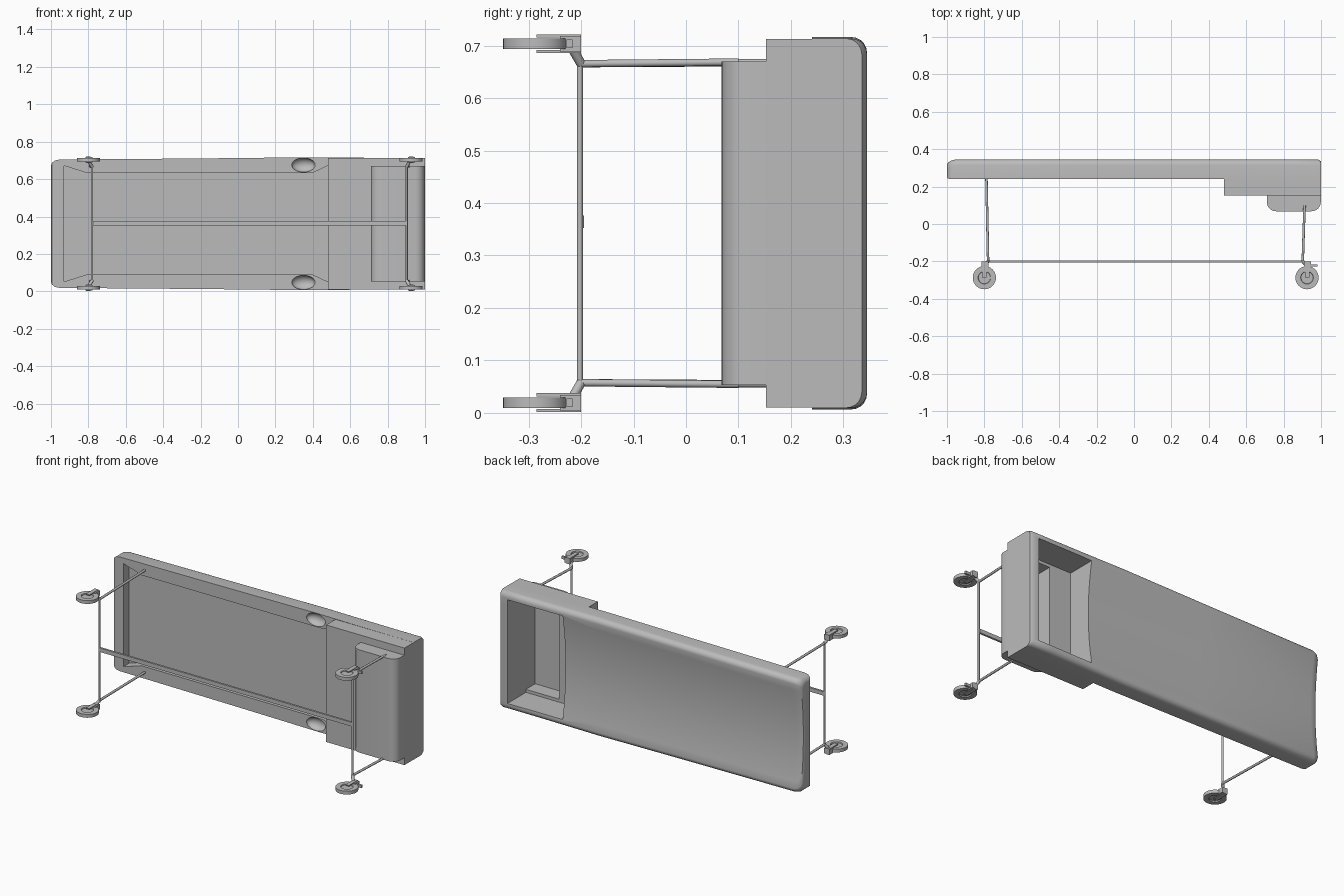
import bpy, bmesh
from math import sin, cos, pi
from mathutils import Vector

old = bpy.data.objects.get("Cube")
if old:
    bpy.data.objects.remove(old, do_unlink=True)

grey = bpy.data.materials.new("plain grey")
grey.use_nodes = True
grey.diffuse_color = (0.5, 0.5, 0.5, 1)
grey.node_tree.nodes["Principled BSDF"].inputs["Base Color"].default_value = (0.5, 0.5, 0.5, 1)

MID = 0.3615  # height of the mirror plane between the two long sides


def finish(name, bm):
    bmesh.ops.recalc_face_normals(bm, faces=bm.faces)
    mesh = bpy.data.meshes.new(name)
    bm.to_mesh(mesh)
    bm.free()
    ob = bpy.data.objects.new(name, mesh)
    bpy.context.collection.objects.link(ob)
    mesh.materials.append(grey)
    return ob


def smooth(ob, angle=0.6):
    bpy.ops.object.select_all(action='DESELECT')
    ob.select_set(True)
    bpy.context.view_layer.objects.active = ob
    bpy.ops.object.shade_smooth_by_angle(angle=angle)


def loft(name, rings):
    bm = bmesh.new()
    loops = [[bm.verts.new(p) for p in ring] for ring in rings]
    for a, b in zip(loops, loops[1:]):
        for i in range(len(a)):
            j = (i + 1) % len(a)
            bm.faces.new((a[i], a[j], b[j], b[i]))
    bm.faces.new(loops[0])
    bm.faces.new(loops[-1])
    return finish(name, bm)


def box(name, lo, hi, radius=0, rule=None):
    bm = bmesh.new()
    bmesh.ops.create_cube(bm, size=1)
    lo, hi = Vector(lo), Vector(hi)
    for v in bm.verts:
        v.co = [(lo[i] + hi[i]) / 2 + v.co[i] * (hi[i] - lo[i]) for i in range(3)]
    if radius:
        edges = [e for e in bm.edges if rule((e.verts[0].co + e.verts[1].co) / 2)]
        bmesh.ops.bevel(bm, geom=edges, offset=radius, segments=6, profile=0.5, affect='EDGES')
    return finish(name, bm)


def tube(name, a, b, radius):
    a, b = Vector(a), Vector(b)
    bm = bmesh.new()
    bmesh.ops.create_cone(bm, cap_ends=True, segments=10, radius1=radius,
                          radius2=radius, depth=(b - a).length)
    turn = (b - a).to_track_quat('Z', 'Y')
    for v in bm.verts:
        v.co = turn @ v.co + (a + b) / 2
    ob = finish(name, bm)
    smooth(ob, 0.8)


def cut(ob, cutter):
    cutter.hide_render = True
    mod = ob.modifiers.new("cut", 'BOOLEAN')
    mod.operation = 'DIFFERENCE'
    mod.solver = 'EXACT'
    mod.object = cutter
    bpy.context.view_layer.objects.active = ob
    bpy.ops.object.modifier_apply(modifier=mod.name)


# Dished top slab, lofted along its length
def section(x, half, low, top, dish, r=0.03):
    side = [(half, low)]
    side += [(half - r + r * cos(t * pi / 10), top - r + r * sin(t * pi / 10)) for t in range(6)]
    inner = half - r
    side += [(inner * k / 8, top - dish * (1 - (k / 8) ** 2)) for k in range(7, 0, -1)]
    pts = side + [(0, top - dish)] + [(-z, y) for z, y in reversed(side)]
    return [(x, y, MID + z) for z, y in pts]


stations = [(-1, 0.310, 0.25, 0.315, 0.016), (-0.995, 0.325, 0.243, 0.327, 0.02),
            (-0.98, 0.338, 0.24, 0.338, 0.026), (-0.955, 0.343, 0.24, 0.345, 0.03),
            (-0.2, 0.349, 0.24, 0.345, 0.03), (0.35, 0.355, 0.24, 0.345, 0.03),
            (0.6, 0.353, 0.24, 0.345, 0.03), (0.85, 0.352, 0.24, 0.345, 0),
            (0.985, 0.352, 0.24, 0.345, 0), (1, 0.352, 0.24, 0.335, 0)]
slab = loft("top_slab", [section(*s) for s in stations])

# Boxes below the head end
head_box = box("head_box", (0.48, 0.152, 0.01), (1, 0.25, 0.713))
basin = box("basin_box", (0.71, 0.068, 0.053), (0.999, 0.16, 0.67), 0.05,
            lambda m: m.y < 0.07 and abs(m.z - MID) < 0.1)

# Hollows: underside tray, open recess and deeper basin
outline = [(-0.93, 0.31), (-0.81, 0.272), (0.4, 0.272), (0.48, 0.31)]
outline += [(x, -z) for x, z in reversed(outline)]
tray = loft("tray_cutter", [[(x, y, MID + z) for x, z in outline] for y in (0.2, 0.295)])
recess = box("recess_cutter", (0.58, 0.17, 0.05), (0.945, 0.5, 0.673))
pit = box("basin_cutter", (0.725, 0.082, 0.068), (0.945, 0.5, 0.655))
cutters = [tray, recess, pit]
cut(slab, tray)
cut(slab, recess)
cut(head_box, recess)
cut(head_box, pit)
cut(basin, pit)

# Finger scoops in the underside rim
for s in (-1, 1):
    bm = bmesh.new()
    bmesh.ops.create_uvsphere(bm, u_segments=16, v_segments=10, radius=1)
    for v in bm.verts:
        v.co = (0.35 + v.co.x * 0.063, 0.24 + v.co.y * 0.035, MID + s * 0.314 + v.co.z * 0.038)
    scoop = finish("scoop_cutter", bm)
    cut(slab, scoop)
    cutters.append(scoop)
for c in cutters:
    bpy.data.objects.remove(c, do_unlink=True)
smooth(slab)
smooth(head_box)
smooth(basin)


# Legs, bars and casters
def wheel(name, centre):
    bm = bmesh.new()
    bmesh.ops.create_cone(bm, cap_ends=True, segments=32, radius1=0.062, radius2=0.062, depth=0.02)
    caps = [f for f in bm.faces if len(f.verts) > 4]
    bmesh.ops.inset_individual(bm, faces=caps, thickness=0.028, depth=0)
    bmesh.ops.inset_individual(bm, faces=caps, thickness=0.002, depth=-0.006)
    bmesh.ops.translate(bm, verts=bm.verts, vec=centre)
    smooth(finish(name, bm))


for end, top_x, low_x, wheel_x, leg_y in (("foot", -0.79, -0.78, -0.8, 0.3),
                                          ("head", 0.912, 0.902, 0.925, 0.1)):
    tube(end + "_crossbar", (low_x, -0.202, MID - 0.315), (low_x, -0.202, MID + 0.315), 0.006)
    for side, s in (("lower", -1), ("upper", 1)):
        part = end + "_" + side
        z = MID + s * 0.342
        tube(part + "_leg", (top_x, leg_y, MID + s * 0.307), (low_x, -0.205, MID + s * 0.304), 0.007)
        tube(part + "_elbow", (low_x, -0.2, MID + s * 0.304), (wheel_x - 0.003, -0.222, z), 0.009)
        wheel(part + "_wheel", (wheel_x, -0.287, z))
        box(part + "_caster_block", (wheel_x - 0.015, -0.24, z - 0.015),
            (wheel_x + 0.022, -0.2, z + 0.015))
        for k in (-1, 1):
            box(part + "_fork", (wheel_x - 0.012, -0.285, z + k * 0.015 - 0.003),
                (wheel_x + 0.012, -0.2, z + k * 0.015 + 0.003))
        if end == "head":
            box(part + "_brake_pedal", (wheel_x, -0.228, z - 0.008), (wheel_x + 0.055, -0.216, z + 0.008))

box("long_bar", (-0.78, -0.206, 0.352), (0.902, -0.194, 0.376))
